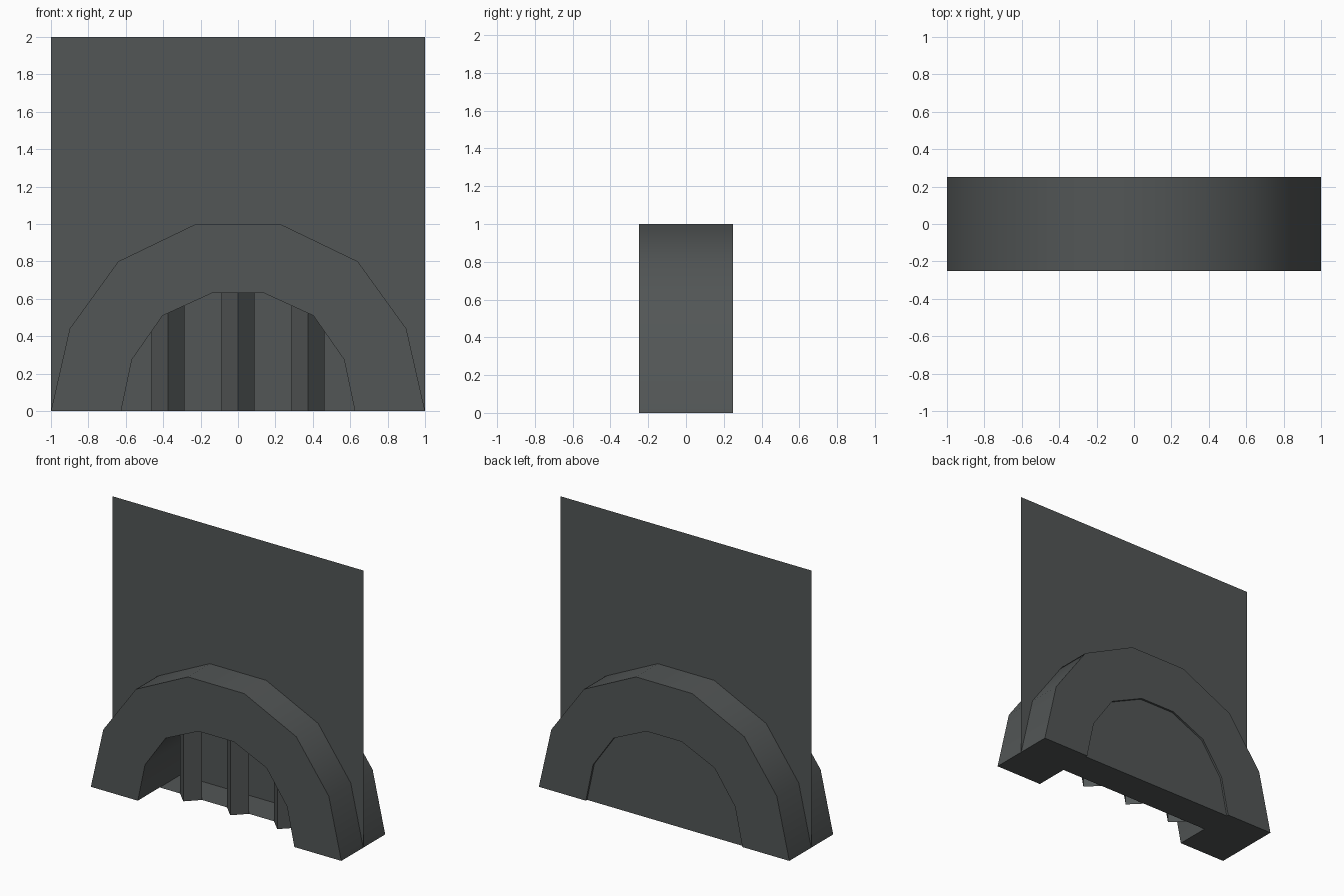
import bpy, bmesh, math

if "Cube" in bpy.data.objects:
    bpy.data.objects.remove(bpy.data.objects["Cube"])

# one dark grey stone colour
stone = bpy.data.materials.new("dark grey stone")
stone.diffuse_color = (0.085, 0.093, 0.093, 1)
stone.use_nodes = True
stone.node_tree.nodes["Principled BSDF"].inputs["Base Color"].default_value = stone.diffuse_color


def finish(name, bm, smooth=False, recalc=True):
    if recalc:
        bmesh.ops.recalc_face_normals(bm, faces=bm.faces)
    me = bpy.data.meshes.new(name)
    bm.to_mesh(me)
    bm.free()
    me.materials.append(stone)
    ob = bpy.data.objects.new(name, me)
    bpy.context.collection.objects.link(ob)
    if smooth:
        bpy.ops.object.select_all(action='DESELECT')
        ob.select_set(True)
        bpy.context.view_layer.objects.active = ob
        bpy.ops.object.shade_smooth_by_angle(angle=math.radians(40))
    return ob


def sheet(name, pts):
    bm = bmesh.new()
    bm.faces.new([bm.verts.new(p) for p in pts])
    return finish(name, bm, recalc=False)


def mirrored(half):
    return half + [(-x, z) for x, z in reversed(half)]


# arch profiles, right to left
outer = mirrored([(1, 0), (0.90, 0.44), (0.64, 0.80), (0.225, 1.0)])
inner = mirrored([(0.625, 0), (0.567, 0.275), (0.403, 0.51), (0.14, 0.63)])

# arch ring
bm = bmesh.new()
rings = [[bm.verts.new((x, y, z)) for x, z in prof]
         for prof, y in ((outer, -0.25), (outer, 0.25), (inner, 0.25), (inner, -0.25))]
for r in range(4):
    a, b = rings[r], rings[(r + 1) % 4]
    for i in range(len(a) - 1):
        bm.faces.new((a[i], a[i + 1], b[i + 1], b[i]))
for i in (0, -1):
    bm.faces.new([r[i] for r in rings])
finish("arch_ring", bm, smooth=True)

# thin wall with the arch opening cut out
sheet("wall", [(x, 0, z) for x, z in [(-1, 0)] + inner[::-1] + [(1, 0), (1, 2), (-1, 2)]])

# recessed panel closing the back, and the sill in front of it
BACK = 0.235
sheet("back_panel", [(x, BACK, z) for x, z in reversed(inner)])
sheet("sill", [(-0.625, 0, 0), (0.625, 0, 0), (0.625, BACK, 0), (-0.625, BACK, 0)])

# open diamond-section bars
for n, cx in enumerate((-0.375, 0, 0.375)):
    bm = bmesh.new()
    lo, hi = [[bm.verts.new((cx + 0.088 * math.cos(k * math.pi / 2),
                             0.088 * math.sin(k * math.pi / 2), z)) for k in range(4)]
              for z in (0, 0.66)]
    for k in range(4):
        j = (k + 1) % 4
        bm.faces.new((lo[k], lo[j], hi[j], hi[k]))
    finish(f"bar_{n + 1}", bm)
